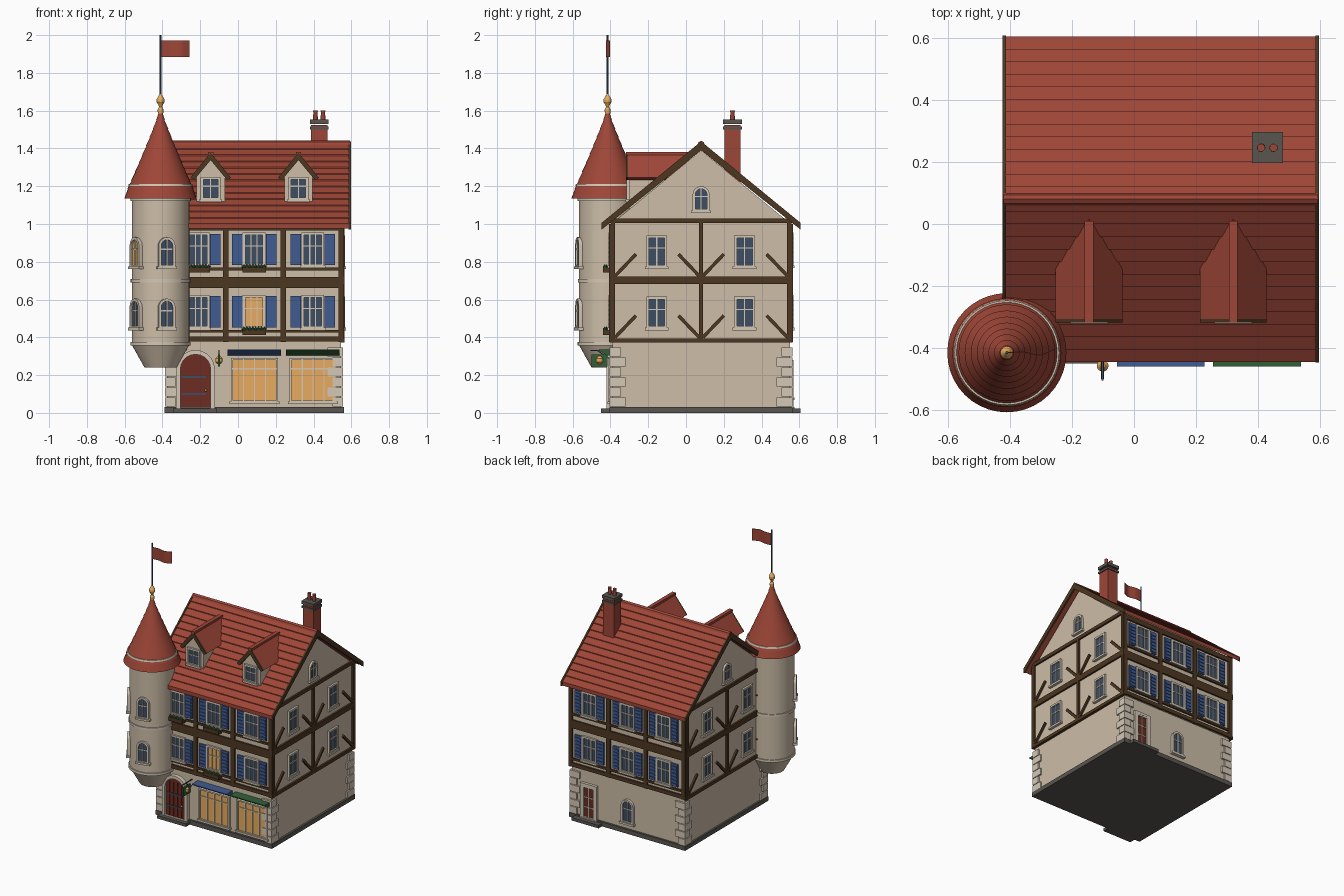
import bpy, bmesh, math
from mathutils import Matrix, Vector

if "Cube" in bpy.data.objects:
    bpy.data.objects.remove(bpy.data.objects["Cube"])

COLORS = {
    "roof_red": (.34, .061, .038), "plaster": (.61, .51, .39), "pale_stone": (.66, .58, .47),
    "dark_timber": (.075, .038, .016), "shutter_blue": (.05, .105, .29), "dark_glass": (.045, .075, .125),
    "warm_light": (.84, .43, .12), "leaf_green": (.03, .12, .04), "grey_slate": (.10, .092, .082),
    "door_red": (.15, .025, .015)}
MATS = {}
for key, c in COLORS.items():
    MATS[key] = bpy.data.materials.new(key)
    MATS[key].diffuse_color = (*c, 1)
PARTS = {}


def part(name, mat):
    if name not in PARTS:
        PARTS[name] = (bmesh.new(), mat)
    return PARTS[name][0]


def frame(origin, u, d, z=(0, 0, 1)):
    """Wall space: u along the wall, d outward, z up."""
    m = Matrix((u, d, z)).transposed().to_4x4()
    m.translation = origin
    return m


WORLD = Matrix()
CROSS = frame((0, 0, 0), (0, 1, 0), (1, 0, 0))      # outline in y-z, extruded in x
FRONT = frame((0, -.395, 0), (1, 0, 0), (0, -1, 0))
BACK = frame((0, .555, 0), (1, 0, 0), (0, 1, 0))
RIGHT = frame((.552, 0, 0), (0, 1, 0), (1, 0, 0))
LEFT = frame((-.385, 0, 0), (0, 1, 0), (-1, 0, 0))


def prism(bm, M, pts, d0, d1):
    a, b = [[bm.verts.new(M @ Vector((u, d, z))) for u, z in pts] for d in (d0, d1)]
    bm.faces.new(a)
    bm.faces.new(b)
    for i in range(len(a)):
        j = (i + 1) % len(a)
        bm.faces.new((a[i], a[j], b[j], b[i]))


def box(bm, M, u0, u1, d0, d1, z0, z1):
    prism(bm, M, [(u0, z0), (u1, z0), (u1, z1), (u0, z1)], d0, d1)


def ring(bm, M, outer, inner, d0, d1):
    loops = [[bm.verts.new(M @ Vector((u, d, z))) for u, z in pts]
             for pts, d in ((outer, d0), (outer, d1), (inner, d1), (inner, d0))]
    n = len(outer)
    for k in range(4):
        for i in range(n):
            p, q, j = loops[k], loops[(k + 1) % 4], (i + 1) % n
            bm.faces.new((p[i], p[j], q[j], q[i]))


def beam(bm, M, u0, z0, u1, z1, w, d0, d1):
    l = math.hypot(u1 - u0, z1 - z0)
    a, b = -(z1 - z0) / l * w / 2, (u1 - u0) / l * w / 2
    prism(bm, M, [(u0 + a, z0 + b), (u1 + a, z1 + b), (u1 - a, z1 - b), (u0 - a, z0 - b)], d0, d1)


def lathe(bm, x, y, profile, seg=32):
    rows = [[bm.verts.new((x + r * math.cos(t * math.tau / seg), y + r * math.sin(t * math.tau / seg), z))
             for t in range(seg)] for r, z in profile]
    for p, q in zip(rows, rows[1:]):
        for i in range(seg):
            j = (i + 1) % seg
            bm.faces.new((p[i], p[j], q[j], q[i]))
    bm.faces.new(rows[0])
    bm.faces.new(rows[-1])


def opening(u, w, z0, z1, arch):
    if not arch:
        return [(u - w / 2, z0), (u + w / 2, z0), (u + w / 2, z1), (u - w / 2, z1)]
    r = w / 2
    return [(u - r, z0), (u + r, z0)] + [
        (u + r * math.cos(k * math.pi / 10), z1 - r + r * math.sin(k * math.pi / 10)) for k in range(11)]


def window(M, u, w, z0, z1, arch=False, lit=False, cols=2, rows=(.6,), back=-.01, pane=None, t=.014):
    """Stone surround, pane, glazing bars and sill."""
    inner = opening(u, w - 2 * t, z0 + t, z1 - t, arch)
    stone = part("window_frames", "pale_stone")
    ring(stone, M, opening(u, w, z0, z1, arch), inner, back, .014)
    mat = pane or ("warm_light" if lit else "dark_glass")
    prism(part("panes_" + mat, mat), M, inner, back, .004)
    for k in range(1, cols):
        x = u - w / 2 + t + (w - 2 * t) * k / cols
        box(stone, M, x - .003, x + .003, 0, .009, z0 + t, z1 - t)
    for f in rows:
        z = z0 + f * (z1 - z0)
        box(stone, M, u - w / 2 + t, u + w / 2 - t, 0, .009, z - .003, z + .003)
    box(part("window_sills", "pale_stone"), M, u - w / 2 - .008, u + w / 2 + .008, back, .02, z0 - .008, z0 + .006)


# Ground floor, upper storeys with gables, plinth and door steps
box(part("ground_floor", "plaster"), WORLD, -.375, .545, -.39, .55, .02, .39)
prism(part("upper_storeys", "plaster"), CROSS,
      [(-.395, .375), (.555, .375), (.555, 1), (.08, 1.39), (-.395, 1)], -.385, .552)
base = part("plinth", "grey_slate")
box(base, WORLD, -.388, .56, -.405, .565, 0, .032)
box(base, WORLD, -.345, -.11, -.45, -.4, 0, .022)
box(base, WORLD, .29, .51, .56, .605, 0, .022)

# Corner quoins
quoin = part("quoins", "pale_stone")
for cx, sx in ((-.375, -1), (.545, 1)):
    for cy, sy in ((-.39, -1), (.55, 1)):
        for k in range(6):
            lx, ly = (.07, .045) if k % 2 else (.045, .07)
            z = .034 + k * .053
            x0, x1 = sorted((cx + sx * .012, cx - sx * lx))
            y0, y1 = sorted((cy + sy * .014, cy - sy * ly))
            box(quoin, WORLD, x0, x1, y0, y1, z, z + .048)

# Timber framing
wood = part("timber_frame", "dark_timber")
for M in (FRONT, BACK):
    for u in (-.375, -.065, .24, .547):
        box(wood, M, u - .015, u + .015, -.01, .012, .375, 1)
    for z0, z1 in ((.377, .405), (.425, .44), (.66, .72), (.755, .77), (.965, 1)):
        box(wood, M, -.39, .562, -.01, .012, z0, z1)
for M in (RIGHT, LEFT):
    for u in (-.387, .08, .547):
        box(wood, M, u - .011, u + .011, -.01, .013, .375, 1.02)
    for z0, z1 in ((.372, .395), (.682, .722), (1.005, 1.03)):
        box(wood, M, -.405, .565, -.01, .013, z0, z1)
    for z in (.4, .725):
        for u, s in ((-.375, 1), (.07, -1), (.09, 1), (.537, -1)):
            beam(wood, M, u, z, u + s * .11, z + .115, .018, -.01, .012)
        for u in (-.155, .31):
            window(M, u, .11, z + .045, z + .215)
    window(M, .08, .09, 1.065, 1.2, True)

# Shuttered windows with flower boxes on the street side
for M in (FRONT, BACK):
    for u in (-.21, .085, .395):
        for z in (.44, .77):
            window(M, u, .12, z + .005, z + .185, lit=(M is FRONT and u == .085 and z == .44), cols=3)
            sh = part("shutters", "shutter_blue")
            for s in (-1, 1):
                c = u + s * .09
                box(sh, M, c - .028, c + .028, -.005, .01, z + .012, z + .178)
                for k in range(6):
                    zz = z + .022 + k * .025
                    box(sh, M, c - .021, c + .021, .005, .015, zz, zz + .014)
            if M is FRONT and (z > .5 or u == .085) and u < .3:
                box(part("flower_boxes", "dark_timber"), M, u - .062, u + .062, 0, .045, z - .028, z)
                for k in range(8):
                    for nm, mt, r, dz in (("leaves", "leaf_green", .011, .003), ("blossoms", "roof_red", .004, .013)):
                        p = M @ Vector((u - .054 + k * .0155, .026 + .009 * (k % 2), z + dz))
                        bmesh.ops.create_icosphere(part(nm, mt), subdivisions=1, radius=r,
                                                   matrix=Matrix.Translation(p))

# Main roof with stepped tile courses
N, HALF, SLOPE = 13, .525, .82
side = []
for k in range(N):
    t0, t1 = HALF * k / N, HALF * (k + 1) / N
    side += [(t0, 1.427 - SLOPE * t0), (t1, 1.433 - SLOPE * t1)]
low = (HALF, .975)
outline = [(.08 + t, z) for t, z in side] + [(.08 + HALF, low[1]), (.08, low[1] + SLOPE * HALF),
           (.08 - HALF, low[1])] + [(.08 - t, z) for t, z in reversed(side[1:])]
prism(part("main_roof", "roof_red"), CROSS, outline, -.414, .588)
prism(part("ridge_cap", "roof_red"), CROSS,
      [(.06, 1.42), (.066, 1.433), (.08, 1.441), (.094, 1.433), (.1, 1.42)], -.42, .594)
barge = part("bargeboards", "dark_timber")
for d0, d1 in ((-.424, -.413), (.585, .597)):
    prism(barge, CROSS, [(-.447, 1.006), (.08, 1.437), (.607, 1.006), (.607, .97), (.08, 1.39), (-.447, .97)], d0, d1)

# Dormers
for u in (-.145, .32):
    M = frame((u, -.3, 0), (1, 0, 0), (0, -1, 0))
    prism(part("dormer_walls", "plaster"), M,
          [(-.075, 1.08), (.075, 1.08), (.075, 1.26), (0, 1.35), (-.075, 1.26)], -.3, 0)
    window(M, 0, .105, 1.125, 1.25)
    roof = [(-.108, 1.245), (0, 1.378), (.108, 1.245), (.088, 1.232), (0, 1.338), (-.088, 1.232)]
    prism(part("dormer_roofs", "roof_red"), M, roof, -.32, .006)
    prism(part("dormer_bargeboards", "dark_timber"), M, roof, .006, .018)
    box(part("dormer_ridges", "roof_red"), M, -.014, .014, -.31, .018, 1.366, 1.382)

# Chimney
box(part("chimney", "roof_red"), WORLD, .387, .473, .203, .289, 1.2, 1.525)
for h, z0, z1 in ((.05, 1.5, 1.515), (.05, 1.53, 1.552)):
    box(part("chimney_cap", "grey_slate"), WORLD, .43 - h, .43 + h, .246 - h, .246 + h, z0, z1)
for x in (.41, .45):
    lathe(part("chimney_pots", "roof_red"), x, .246, [(.014, 1.54), (.011, 1.59), (.013, 1.6)], 12)

# Corner turret
TX, TY = -.41, -.415
lathe(part("turret", "plaster"), TX, TY, [(.07, .24), (.085, .24), (.152, .36), (.152, 1.16)], 40)
for z, r in ((.365, .159), (.7, .158), (1.13, .16)):
    lathe(part("turret_bands", "pale_stone"), TX, TY, [(r, z - .009), (r, z + .009)], 40)
cone = [(.14, 1.135), (.192, 1.135)]
for k in range(1, 11):
    f = k / 10
    z, r = 1.14 + .455 * f, .188 * (1 - f) ** 1.08 + .008
    cone += [(r - .003, z), (r, z)] if k < 10 else [(.008, z)]
lathe(part("turret_roof", "roof_red"), TX, TY, cone, 40)
lathe(part("turret_roof_band", "pale_stone"), TX, TY, [(.164, 1.2), (.171, 1.2), (.168, 1.212), (.155, 1.212)], 40)
lathe(part("finial", "warm_light"), TX, TY,
      [(.014, 1.585), (.016, 1.605), (.008, 1.62), (.012, 1.632), (.021, 1.645), (.021, 1.66), (.012, 1.675), (.004, 1.69)], 16)
lathe(part("flag_pole", "dark_glass"), TX, TY, [(.005, 1.68), (.005, 2)], 10)
wave = [(k * .015, .012 * math.sin(k * .75) * k / 10) for k in range(11)]
prism(part("flag", "roof_red"), frame((TX + .004, TY, 0), (1, 0, 0), (0, 0, 1), (0, 1, 0)),
      [(u, v + .0015) for u, v in wave] + [(u, v - .0015) for u, v in reversed(wave)], 1.885, 1.972)
for deg in (12, -57):
    n = Vector((math.sin(math.radians(deg)), -math.cos(math.radians(deg)), 0))
    M = frame(Vector((TX, TY, 0)) + n * .152, (-n.y, n.x, 0), n)
    for z in (.445, .77):
        window(M, 0, .09, z, z + .16, True, lit=(deg < 0 and z > .5), back=-.03)

# Shop windows and awnings
for u, mat, x0, x1 in ((.0875, "shutter_blue", -.055, .228), (.3975, "leaf_green", .255, .538)):
    window(FRONT, u, .25, .055, .29, lit=True, cols=4, rows=(.76,), t=.01)
    prism(part("awning_" + mat, mat), CROSS,
          [(-.385, .335), (-.46, .335), (-.46, .33), (-.42, .305), (-.385, .305)], x0, x1)

# Arched entrance with iron straps
stone = part("door_surrounds", "pale_stone")
door = part("doors", "door_red")
inner = opening(-.225, .16, .025, .31, True)
ring(stone, FRONT, opening(-.225, .205, .02, .333, True), inner, -.01, .025)
prism(door, FRONT, inner, -.01, .01)
for k in range(1, 5):
    x = -.305 + .032 * k
    box(door, FRONT, x - .002, x + .002, 0, .014, .03, .28)
for z in (.1, .19):
    box(part("door_straps", "dark_glass"), FRONT, -.3, -.17, 0, .016, z - .005, z + .005)
bmesh.ops.create_icosphere(part("door_knob", "warm_light"), subdivisions=2, radius=.007,
                           matrix=Matrix.Translation((-.17, -.415, .12)))

# Rear door and window
ring(stone, BACK, opening(.4, .135, .02, .28, False), opening(.4, .1, .02, .262, False), -.01, .015)
window(BACK, .4, .1, .024, .262, cols=2, rows=(.35, .65), pane="door_red", t=.012)
window(BACK, .085, .1, .075, .25, True)

# Hanging sign on an iron bracket
iron = part("sign_bracket", "dark_glass")
box(iron, WORLD, -.104, -.098, -.505, -.39, .328, .334)
beam(iron, CROSS, -.4, .285, -.47, .33, .006, -.104, -.098)
box(part("hanging_sign", "leaf_green"), WORLD, -.106, -.096, -.5, -.415, .245, .31)
lathe(part("sign_emblem", "warm_light"), -.101, -.457, [(.008, .258), (.019, .27), (.019, .288), (.008, .3)], 14)

# Turn parts into objects, smooth with sharp corners kept
for name, (bm, mat) in PARTS.items():
    bmesh.ops.recalc_face_normals(bm, faces=bm.faces)
    for f in bm.faces:
        f.smooth = True
    for e in bm.edges:
        e.smooth = e.calc_face_angle(3) < math.radians(28)
    me = bpy.data.meshes.new(name)
    bm.to_mesh(me)
    bm.free()
    me.materials.append(MATS[mat])
    bpy.context.collection.objects.link(bpy.data.objects.new(name, me))

for m in bpy.data.materials:
    if m.users and not m.is_grease_pencil:
        m.use_nodes = True
        m.node_tree.nodes["Principled BSDF"].inputs["Base Color"].default_value = m.diffuse_color
